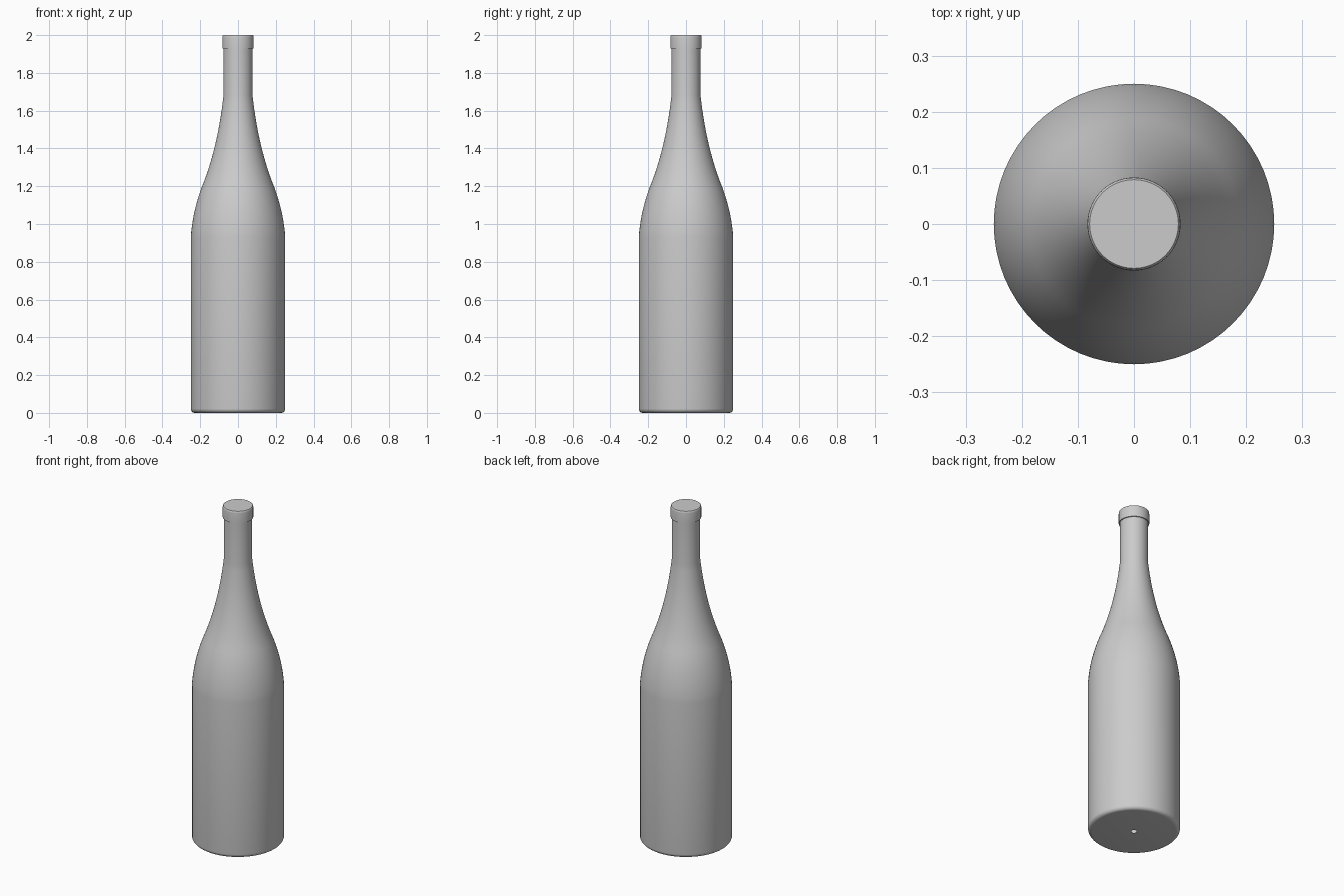
import bpy, bmesh, math

cube = bpy.data.objects.get("Cube")
if cube:
    bpy.data.objects.remove(cube, do_unlink=True)

SEGMENTS = 64

grey = bpy.data.materials.new("light_grey")
grey.use_nodes = True
color = (0.6, 0.6, 0.6, 1.0)
grey.diffuse_color = color
grey.node_tree.nodes["Principled BSDF"].inputs["Base Color"].default_value = color


def curve(start, end, slope_in, slope_out, steps):
    """Smooth (radius, height) points between two ends, slopes are dr/dz."""
    (r0, z0), (r1, z1) = start, end
    h = z1 - z0
    points = []
    for i in range(steps + 1):
        t = i / steps
        r = ((2*t**3 - 3*t**2 + 1) * r0 + (t**3 - 2*t**2 + t) * h * slope_in
             + (3*t**2 - 2*t**3) * r1 + (t**3 - t**2) * h * slope_out)
        points.append((r, z0 + h * t))
    return points


def lathe(name, profile):
    """Spin a (radius, height) profile about the z axis."""
    bm = bmesh.new()
    verts = [bm.verts.new((r, 0, z)) for r, z in profile]
    edges = [bm.edges.new(pair) for pair in zip(verts, verts[1:])]
    bmesh.ops.spin(bm, geom=verts + edges, cent=(0, 0, 0), axis=(0, 0, 1),
                   angle=2 * math.pi, steps=SEGMENTS)
    bmesh.ops.remove_doubles(bm, verts=bm.verts, dist=1e-5)
    bmesh.ops.recalc_face_normals(bm, faces=bm.faces)
    # Outward winding, judged from the outermost face
    side = max(bm.faces, key=lambda f: f.calc_center_median().xy.length)
    if side.normal.xy.dot(side.calc_center_median().xy) < 0:
        bmesh.ops.reverse_faces(bm, faces=bm.faces)
    mesh = bpy.data.meshes.new(name)
    bm.to_mesh(mesh)
    bm.free()
    mesh.materials.append(grey)
    obj = bpy.data.objects.new(name, mesh)
    bpy.context.collection.objects.link(obj)
    bpy.ops.object.select_all(action='DESELECT')
    obj.select_set(True)
    bpy.context.view_layer.objects.active = obj
    bpy.ops.object.shade_smooth_by_angle(angle=math.radians(35))
    return obj


# Base with a small central opening and a rounded rim
bevel = 0.022
profile = [(0.015, 0.0)]
for i in range(7):
    a = math.radians(-90 + 15 * i)
    profile.append((0.25 - bevel + bevel * math.cos(a), bevel + bevel * math.sin(a)))

# Straight body, convex shoulder, concave taper, straight neck
profile += curve((0.25, 0.93), (0.178, 1.23), -0.07, -0.42, 10)
profile += curve((0.178, 1.23), (0.077, 1.68), -0.37, -0.11, 12)[1:]
profile.append((0.077, 1.93))

# Lip ring and closed top
profile += [(0.083, 1.93), (0.083, 1.99), (0.082, 1.996), (0.079, 2.0), (0.0, 2.0)]
lathe("bottle", profile)
